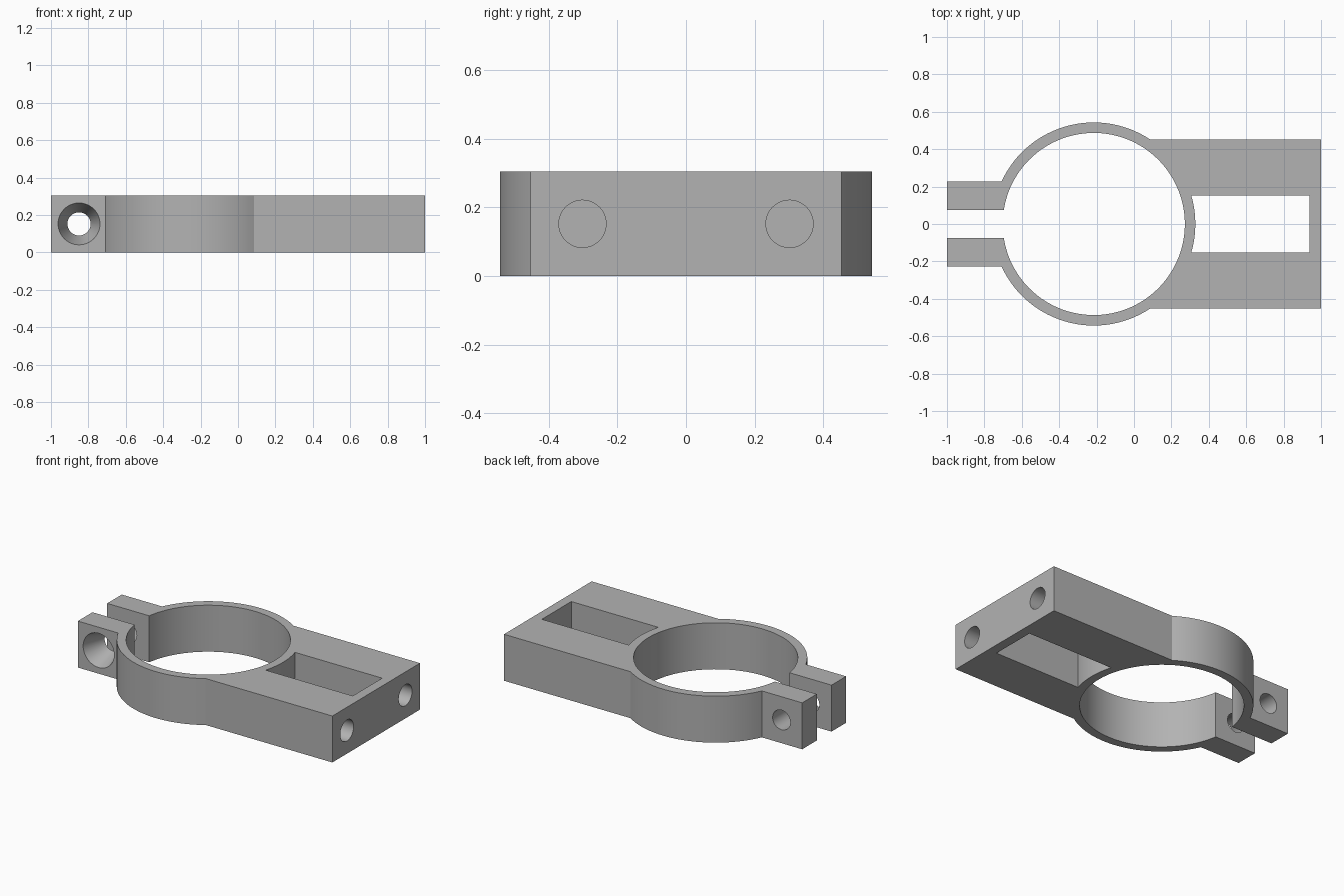
import bpy, bmesh, math
from mathutils import Matrix

if "Cube" in bpy.data.objects:
    bpy.data.objects.remove(bpy.data.objects["Cube"])

HEIGHT = 0.304
MID = HEIGHT / 2
RING_X, INNER, OUTER = -0.215, 0.487, 0.543
BLOCK_Y, EAR_IN, EAR_OUT = 0.453, 0.076, 0.227
SLOT_Y, SLOT_END = 0.152, 0.937

grey = bpy.data.materials.new("plain grey")
grey.use_nodes = True
grey.diffuse_color = (0.45, 0.45, 0.45, 1)
grey.node_tree.nodes["Principled BSDF"].inputs["Base Color"].default_value = grey.diffuse_color


def make_object(name, bm):
    bmesh.ops.recalc_face_normals(bm, faces=bm.faces)
    mesh = bpy.data.meshes.new(name)
    bm.to_mesh(mesh)
    bm.free()
    mesh.materials.append(grey)
    obj = bpy.data.objects.new(name, mesh)
    bpy.context.collection.objects.link(obj)
    return obj


def extrude(name, outline, low, high):
    bm = bmesh.new()
    face = bm.faces.new([bm.verts.new((x, y, low)) for x, y in outline])
    result = bmesh.ops.extrude_face_region(bm, geom=[face])
    top = [v for v in result["geom"] if isinstance(v, bmesh.types.BMVert)]
    bmesh.ops.translate(bm, verts=top, vec=(0, 0, high - low))
    return make_object(name, bm)


def arc(radius, start, end, steps):
    angles = [start + (end - start) * i / steps for i in range(steps + 1)]
    return [(RING_X + radius * math.cos(a), radius * math.sin(a)) for a in angles]


def drill(name, axis, centre, length, r1, r2):
    """Round cutter running along an axis, r1 at its low end and r2 at its high end."""
    bm = bmesh.new()
    bmesh.ops.create_cone(bm, cap_ends=True, segments=48, radius1=r1, radius2=r2, depth=length)
    turn = Matrix.Rotation(math.pi / 2, 4, "Y") if axis == "x" else Matrix.Rotation(-math.pi / 2, 4, "X")
    bmesh.ops.transform(bm, matrix=Matrix.Translation(centre) @ turn, verts=bm.verts)
    return make_object(name, bm)


# Clamp body: split ring, two ears and the mounting block in one outline
ear_outer = math.pi - math.asin(EAR_OUT / OUTER)
ear_inner = math.pi - math.asin(EAR_IN / INNER)
block_join = math.asin(BLOCK_Y / OUTER)
upper = [(1, BLOCK_Y)] + arc(OUTER, block_join, ear_outer, 36)
upper += [(-1, EAR_OUT), (-1, EAR_IN)]
lower = [(x, -y) for x, y in reversed(upper)]
bore = arc(INNER, ear_inner, -ear_inner, 96)
body = extrude("clamp_body", upper + bore + lower, 0, HEIGHT)

# Window through the block, its inner end following the ring
bend = math.asin(SLOT_Y / OUTER)
window = [(SLOT_END, -SLOT_Y), (SLOT_END, SLOT_Y)] + arc(OUTER, bend, -bend, 16)
cutters = [extrude("window_cutter", window, -0.1, HEIGHT + 0.1)]

# Blind screw holes in the end face
for side in (-1, 1):
    cutters.append(drill("end_hole_cutter", "x", (0.8, side * 0.302, MID), 0.5, 0.069, 0.069))

# Tapered hole in the front ear, straight hole in the back ear
slope = (0.112 - 0.062) / (EAR_OUT - EAR_IN)
margin = 0.02
cutters.append(drill("front_ear_cutter", "y", (-0.85, -(EAR_IN + EAR_OUT) / 2, MID),
                     EAR_OUT - EAR_IN + 2 * margin, 0.112 + slope * margin, 0.062 - slope * margin))
cutters.append(drill("back_ear_cutter", "y", (-0.85, 0.15, MID), 0.24, 0.064, 0.064))

bpy.context.view_layer.objects.active = body
for cutter in cutters:
    cutter.hide_render = True
    cut = body.modifiers.new(cutter.name, "BOOLEAN")
    cut.operation, cut.solver, cut.object = "DIFFERENCE", "EXACT", cutter
    bpy.ops.object.modifier_apply(modifier=cut.name)
    bpy.data.objects.remove(cutter)

bpy.ops.object.select_all(action="DESELECT")
body.select_set(True)
bpy.ops.object.shade_smooth_by_angle(angle=math.radians(25))
